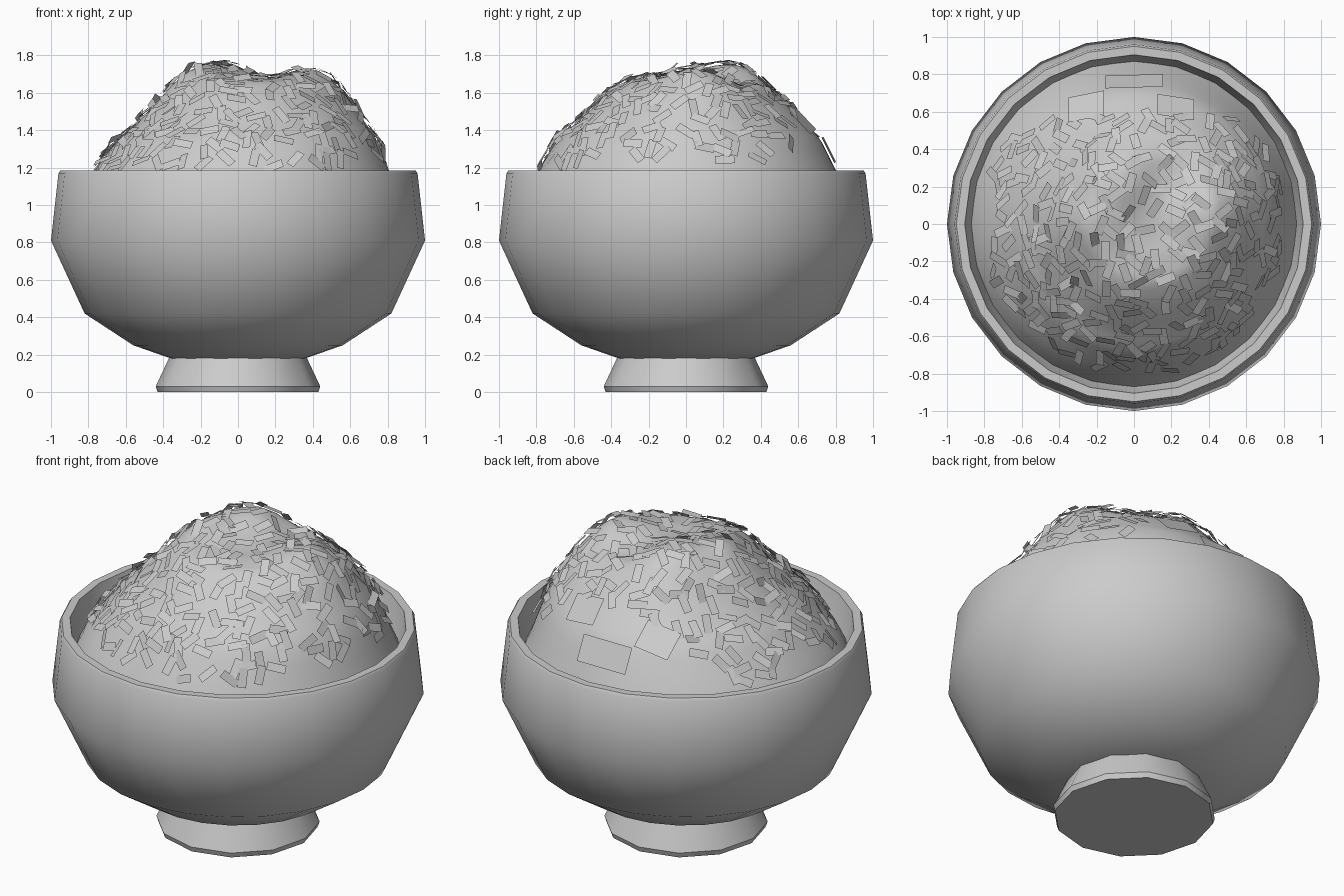
import bpy, bmesh, math, random
from mathutils import Vector, Matrix

if "Cube" in bpy.data.objects:
    bpy.data.objects.remove(bpy.data.objects["Cube"])

# One plain grey for everything
grey = bpy.data.materials.new("plain grey")
grey.use_nodes = True
grey.diffuse_color = (0.6, 0.6, 0.6, 1)
grey.node_tree.nodes["Principled BSDF"].inputs["Base Color"].default_value = (0.6, 0.6, 0.6, 1)


def make_object(name, bm, smooth_angle=None):
    mesh = bpy.data.meshes.new(name)
    bm.to_mesh(mesh)
    bm.free()
    mesh.materials.append(grey)
    obj = bpy.data.objects.new(name, mesh)
    bpy.context.collection.objects.link(obj)
    if smooth_angle:
        bpy.ops.object.select_all(action="DESELECT")
        obj.select_set(True)
        bpy.context.view_layer.objects.active = obj
        bpy.ops.object.shade_smooth_by_angle(angle=math.radians(smooth_angle))
    return obj


def lathe(name, profile, sides, smooth_angle):
    """Spin a radius/height profile around z; zero radius becomes a pole."""
    bm = bmesh.new()
    rings = []
    for r, z in profile:
        count = sides if r > 0 else 1
        rings.append([bm.verts.new((r * math.cos(math.tau * i / sides),
                                    r * math.sin(math.tau * i / sides), z))
                      for i in range(count)])
    for low, high in zip(rings, rings[1:]):
        for i in range(sides):
            j = (i + 1) % sides
            quad = [low[i % len(low)], low[j % len(low)],
                    high[j % len(high)], high[i % len(high)]]
            bm.faces.new(list(dict.fromkeys(quad)))
    bmesh.ops.recalc_face_normals(bm, faces=bm.faces)
    return make_object(name, bm, smooth_angle)


# Bowl with a thin rim and an inner wall, on a flared foot
lathe("bowl", [(0, 0.17), (0.36, 0.18), (0.56, 0.25), (0.82, 0.42), (1.0, 0.81),
               (0.96, 1.17), (0.95, 1.185), (0.905, 1.185), (0.83, 0.85),
               (0.6, 0.45), (0, 0.3)], 24, 40)
lathe("foot", [(0, 0), (0.43, 0), (0.44, 0.03), (0.365, 0.19), (0, 0.19)], 12, 40)

# Lumpy mound: falling profile, off-centre at the top, with soft humps
SLOPE = [(0, 1.70), (0.2, 1.70), (0.34, 1.67), (0.46, 1.58), (0.57, 1.48),
         (0.7, 1.36), (0.8, 1.18), (0.9, 0.96)]
HUMPS = [(-0.1, 0.27, 0.13, 0.07), (0.46, 0.08, 0.13, 0.06), (-0.28, 0.0, 0.12, 0.05),
         (0.22, 0.25, 0.12, -0.06), (0.1, -0.1, 0.15, -0.03), (-0.1, -0.4, 0.1, 0.03)]


def height(x, y):
    lean = min(1, max(0, (0.84 - math.hypot(x, y)) / 0.25))
    r = math.hypot(x - 0.085 * lean, y - 0.03 * lean)
    z = SLOPE[-1][1]
    for (r0, z0), (r1, z1) in zip(SLOPE, SLOPE[1:]):
        if r <= r1:
            z = z0 + (z1 - z0) * (r - r0) / (r1 - r0)
            break
    for hx, hy, size, lift in HUMPS:
        z += lift * math.exp(-((x - hx) ** 2 + (y - hy) ** 2) / (2 * size * size))
    return z


mound = lathe("mound", [(0, 1)] + [(0.87 * i / 24, 1) for i in range(1, 25)], 48, None)
for v in mound.data.vertices:
    v.co.z = height(v.co.x, v.co.y)
mound.data.shade_smooth()


def surface_frame(x, y, lift):
    """Position on the mound with local axes lying in its surface."""
    e = 0.03
    normal = Vector((height(x - e, y) - height(x + e, y),
                     height(x, y - e) - height(x, y + e), 2 * e)).normalized()
    side = Vector((1, 0, 0))
    side = (side - normal * side.dot(normal)).normalized()
    axes = Matrix((side, normal.cross(side), normal)).transposed().to_4x4()
    return Matrix.Translation(Vector((x, y, height(x, y))) + normal * lift) @ axes


def add_plate(bm, frame, width, length):
    corners = [(-width, -length), (width, -length), (width, length), (-width, length)]
    bm.faces.new([bm.verts.new(frame @ Vector((a / 2, b / 2, 0))) for a, b in corners])


# Small flat flakes scattered over the front and top
random.seed(7)
flakes = bmesh.new()
placed = []
while len(placed) < 300:
    x, y = random.uniform(-0.74, 0.8), random.uniform(-0.78, 0.57)
    if math.hypot(x, y) > 0.79 or y > 0.57 - 0.25 * max(0, -x - 0.3):
        continue
    spot = Vector((x, y, height(x, y)))
    if any((spot - p).length < 0.055 for p in placed):
        continue
    placed.append(spot)
    tilt = (Matrix.Rotation(random.uniform(0, math.tau), 4, "Z")
            @ Matrix.Rotation(random.gauss(0, 0.16), 4, "X")
            @ Matrix.Rotation(random.gauss(0, 0.16), 4, "Y"))
    add_plate(flakes, surface_frame(x, y, 0.018) @ tilt, 0.046, 0.105)
make_object("flakes", flakes)

# Three larger flat pieces on the back slope
slices = bmesh.new()
for x, y, width, length in [(0, 0.75, 0.31, 0.15), (-0.25, 0.62, 0.2, 0.17),
                            (0.22, 0.615, 0.2, 0.16)]:
    add_plate(slices, surface_frame(x, y, 0.015), width, length)
make_object("back_slices", slices)
